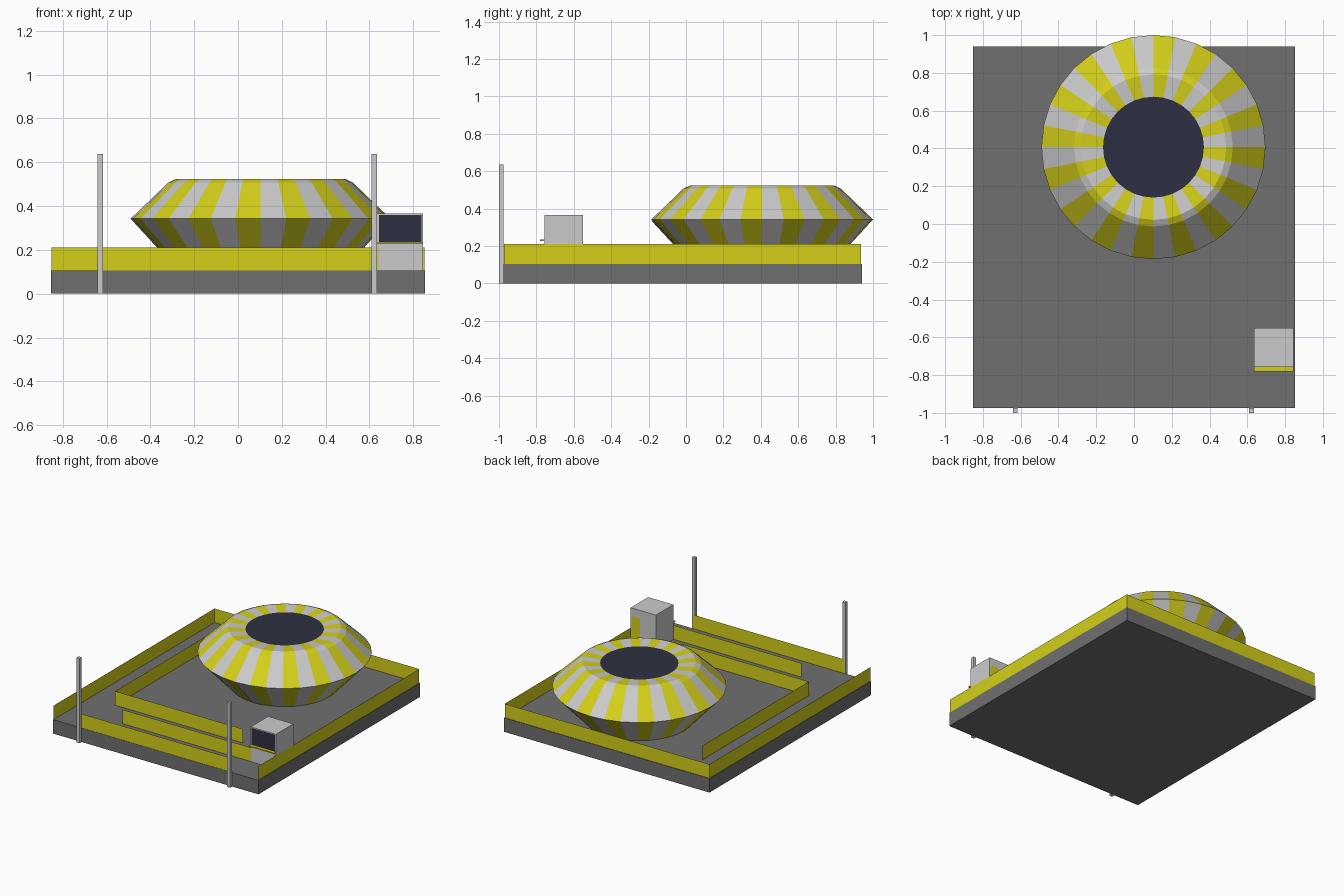
import bpy, bmesh
from math import cos, sin, pi

if "Cube" in bpy.data.objects:
    bpy.data.objects.remove(bpy.data.objects["Cube"])


def material(name, rgb):
    m = bpy.data.materials.new(name)
    m.diffuse_color = (*rgb, 1)
    m.use_nodes = True
    m.node_tree.nodes["Principled BSDF"].inputs["Base Color"].default_value = m.diffuse_color
    return m


YELLOW = material("yellow", (0.66, 0.63, 0.01))
LIGHT = material("light_grey", (0.55, 0.55, 0.55))
DARK = material("dark_grey", (0.16, 0.16, 0.16))
NAVY = material("navy", (0.028, 0.03, 0.055))


def mesh_object(name, bm, *mats):
    me = bpy.data.meshes.new(name)
    bm.to_mesh(me)
    bm.free()
    for m in mats:
        me.materials.append(m)
    ob = bpy.data.objects.new(name, me)
    bpy.context.collection.objects.link(ob)
    return ob


def box(name, lo, hi, mat):
    bm = bmesh.new()
    bmesh.ops.create_cube(bm, size=1)
    for v in bm.verts:
        v.co = [(a + b) / 2 + c * (b - a) for a, b, c in zip(lo, hi, v.co)]
    return mesh_object(name, bm, mat)


def panel(name, corners, mat):
    bm = bmesh.new()
    bm.faces.new([bm.verts.new(c) for c in corners])
    return mesh_object(name, bm, mat)


FLOOR, RAIL = 0.105, 0.21

# Base slab
box("base_slab", (-0.853, -0.975, 0), (0.853, 0.94, FLOOR), DARK)

# Thin outer fence and queue barriers: name, start, end
for name, (x0, y0), (x1, y1) in [
    ("left_fence", (-0.85, -0.973), (-0.85, 0.936)),
    ("back_fence", (-0.85, 0.936), (0.85, 0.936)),
    ("right_fence", (0.85, 0.936), (0.85, -0.973)),
    ("front_fence", (-0.635, -0.973), (0.625, -0.973)),
    ("queue_barrier_front", (-0.43, -0.757), (0.64, -0.757)),
    ("queue_barrier_rear", (-0.64, -0.543), (0.42, -0.543)),
    ("queue_barrier_side", (-0.64, -0.543), (-0.64, 0.72)),
]:
    panel(name, [(x0, y0, FLOOR), (x1, y1, FLOOR), (x1, y1, RAIL), (x0, y0, RAIL)], YELLOW)

# Entrance poles
for name, x in (("left_pole", -0.628), ("right_pole", 0.622)):
    box(name, (x - 0.0125, -1.0, 0), (x + 0.0125, -0.975, 0.637), LIGHT)

# Striped ride body: 32-sided turned profile (radius, height)
CX, CY, N = 0.103, 0.407, 32
profile = [(0.375, FLOOR), (0.593, 0.342), (0.42, 0.508), (0.385, 0.524), (0.267, 0.514)]


def ring_point(r, z, i, off=0.0):
    a = 2 * pi * i / N
    return (CX + (r + off) * cos(a), CY + (r + off) * sin(a), z)


bm = bmesh.new()
rings = [[bm.verts.new(ring_point(r, z, i)) for i in range(N)] for r, z in profile]
for lower, upper in zip(rings, rings[1:]):
    for i in range(N):
        j = (i + 1) % N
        bm.faces.new((lower[i], lower[j], upper[j], upper[i])).material_index = i % 2
bm.faces.new(rings[-1]).material_index = 2
mesh_object("ride_body", bm, LIGHT, YELLOW, NAVY)

# Body door on the front stripe
r0, r1 = profile[0][0], profile[1][0] - 0.006
panel("ride_door", [ring_point(r0, FLOOR, 24, 0.004), ring_point(r0, FLOOR, 25, 0.004),
                    ring_point(r1, 0.335, 25, 0.004), ring_point(r1, 0.335, 24, 0.004)], LIGHT)

# Ticket booth with window, counter and rear door
box("booth", (0.635, -0.757, FLOOR), (0.845, -0.55, 0.365), LIGHT)
panel("booth_window", [(0.643, -0.759, 0.236), (0.837, -0.759, 0.236),
                       (0.837, -0.759, 0.36), (0.643, -0.759, 0.36)], NAVY)
box("booth_counter", (0.635, -0.78, 0.226), (0.845, -0.757, 0.234), YELLOW)
panel("booth_door", [(0.838, -0.548, FLOOR), (0.765, -0.548, FLOOR),
                     (0.765, -0.548, 0.305), (0.838, -0.548, 0.305)], YELLOW)
